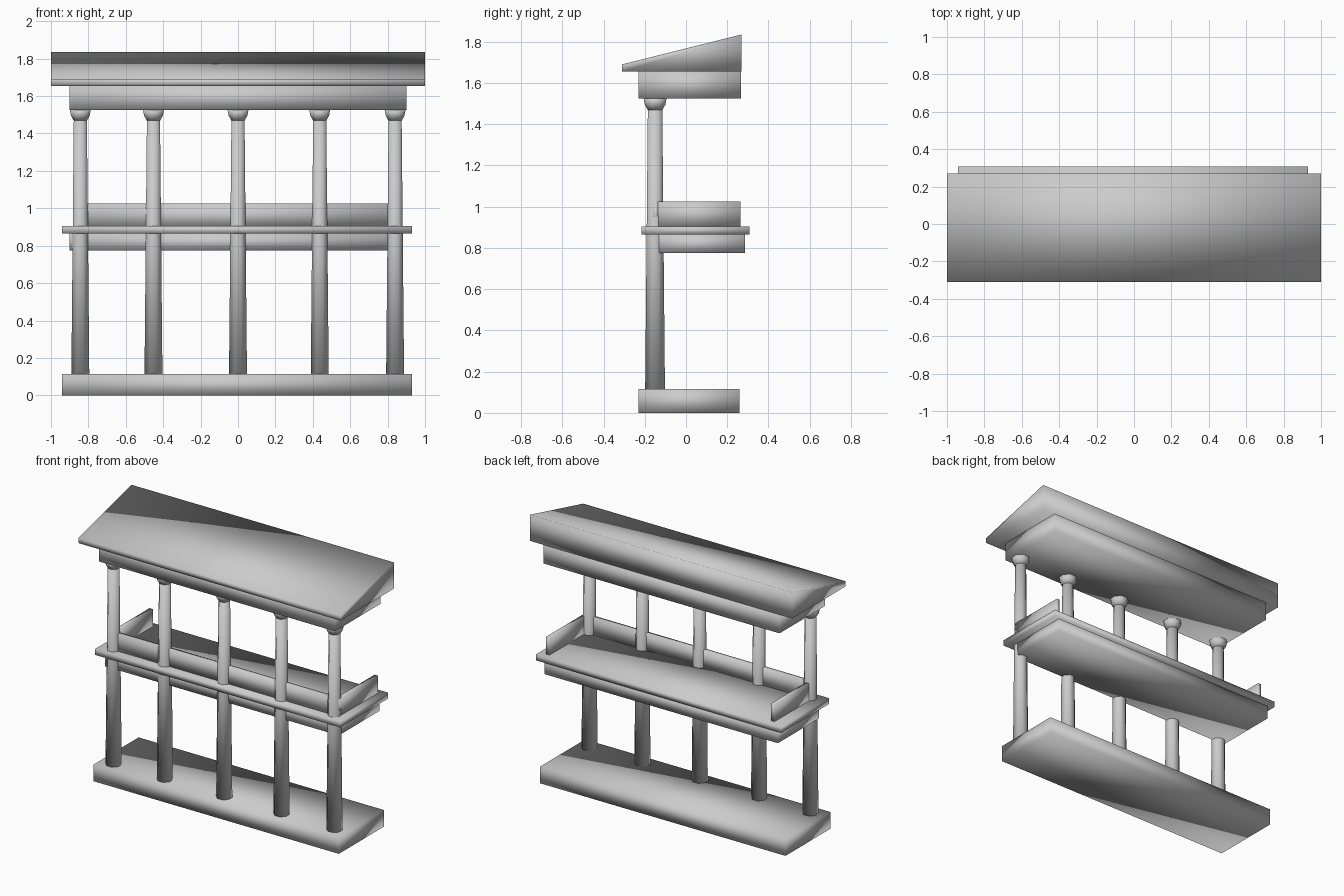
import bpy
import bmesh
from math import cos, sin, pi

cube = bpy.data.objects.get("Cube")
if cube:
    bpy.data.objects.remove(cube, do_unlink=True)

stone = bpy.data.materials.new("grey stone")
stone.use_nodes = True
GREY = (0.6, 0.6, 0.6, 1)
stone.diffuse_color = GREY
stone.node_tree.nodes["Principled BSDF"].inputs["Base Color"].default_value = GREY


def finish(name, bm):
    """Turn a bmesh into a smooth shaded stone object."""
    bmesh.ops.recalc_face_normals(bm, faces=bm.faces)
    mesh = bpy.data.meshes.new(name)
    bm.to_mesh(mesh)
    bm.free()
    mesh.materials.append(stone)
    mesh.shade_smooth()
    obj = bpy.data.objects.new(name, mesh)
    bpy.context.collection.objects.link(obj)


def extrude_x(name, x0, x1, outline):
    """Prism along x from a (y, z) outline."""
    bm = bmesh.new()
    ends = [[bm.verts.new((x, y, z)) for y, z in outline] for x in (x0, x1)]
    n = len(outline)
    for i in range(n):
        j = (i + 1) % n
        bm.faces.new((ends[0][i], ends[0][j], ends[1][j], ends[1][i]))
    for end in ends:
        bm.faces.new(end)
    finish(name, bm)


def box(name, x0, x1, y0, y1, z0, z1):
    extrude_x(name, x0, x1, [(y0, z0), (y1, z0), (y1, z1), (y0, z1)])


def lathe(name, x, y, profile, sides=8):
    """Faceted turned part from (radius, z) pairs; radius is to the flats."""
    bm = bmesh.new()
    rings = []
    for r, z in profile:
        r /= cos(pi / sides)
        angles = [(i + 0.5) * 2 * pi / sides for i in range(sides)]
        rings.append([bm.verts.new((x + r * cos(a), y + r * sin(a), z)) for a in angles])
    for low, high in zip(rings, rings[1:]):
        for i in range(sides):
            j = (i + 1) % sides
            bm.faces.new((low[i], low[j], high[j], high[i]))
    bm.faces.new(rings[0])
    bm.faces.new(rings[-1])
    finish(name, bm)


# Base and colonnade
box("base_step", -0.94, 0.93, -0.23, 0.26, 0, 0.115)
COLUMN_Y = -0.15
for n, x in enumerate((-0.843, -0.452, 0, 0.437, 0.84), 1):
    lathe(f"column_{n}", x, COLUMN_Y, [(0.048, 0.11), (0.035, 1.48)])
    lathe(f"capital_{n}", x, COLUMN_Y, [(0.036, 1.47), (0.05, 1.495), (0.056, 1.527)])

# Balcony
box("balcony_support", -0.9, 0.88, -0.16, 0.285, 0.775, 0.867)
box("balcony_floor", -0.94, 0.93, -0.215, 0.307, 0.865, 0.905)
box("front_railing", -0.86, 0.88, -0.16, -0.135, 0.9, 1.025)
for name, x in (("right_railing", -0.86), ("left_railing", 0.855)):
    box(name, x, x + 0.025, -0.16, 0.265, 0.9, 1.025)

# Entablature and sloping roof
box("entablature", -0.9, 0.9, -0.23, 0.267, 1.525, 1.657)
extrude_x("roof", -1, 1, [(-0.31, 1.655), (0.27, 1.655), (0.27, 1.835), (-0.31, 1.69)])
